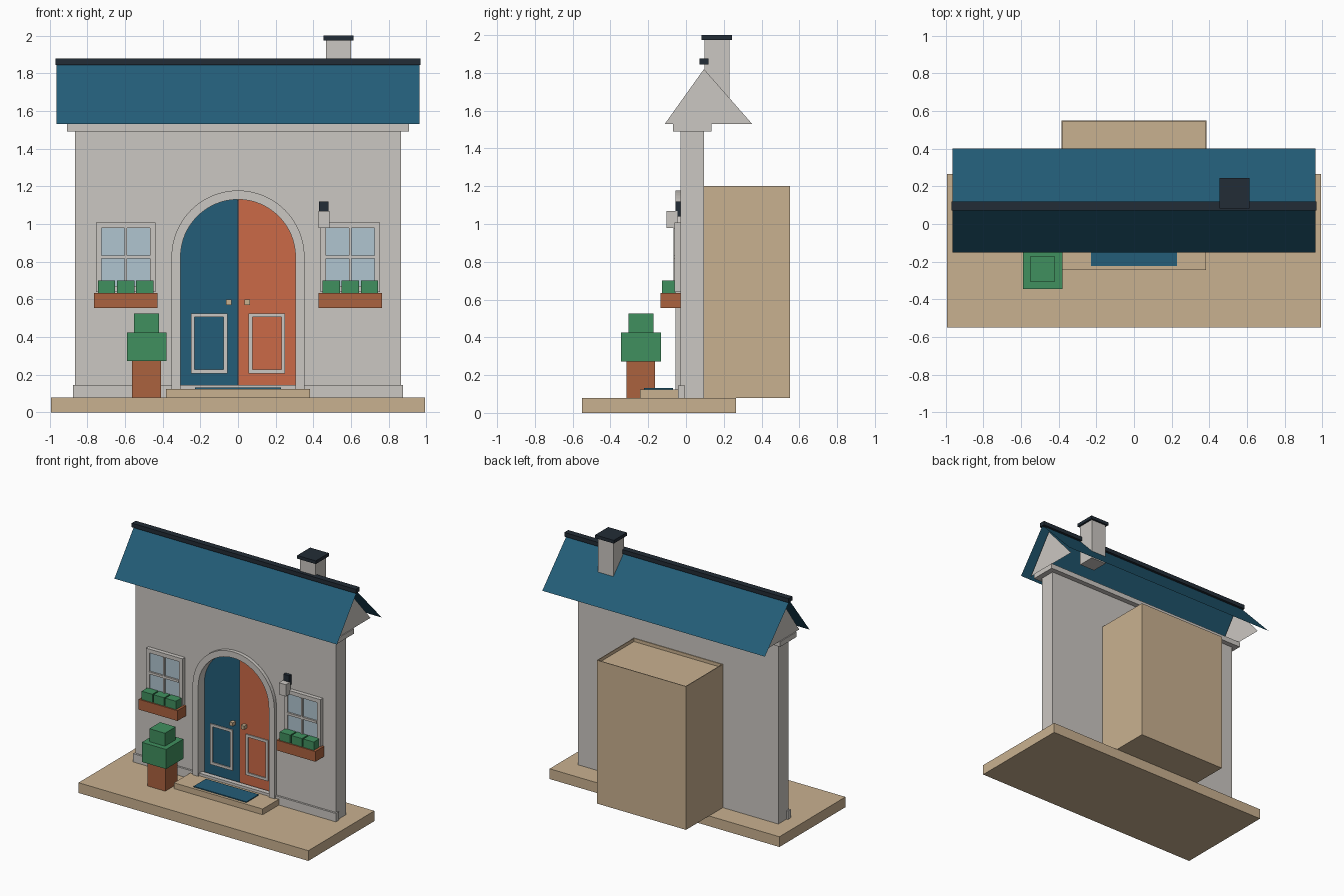
import bpy, bmesh, math

if "Cube" in bpy.data.objects:
    bpy.data.objects.remove(bpy.data.objects["Cube"])


def srgb(hexcode):
    vals = [int(hexcode[i:i + 2], 16) / 255 for i in (0, 2, 4)]
    return [v / 12.92 if v <= 0.04045 else ((v + 0.055) / 1.055) ** 2.4 for v in vals]


def material(name, hexcode):
    m = bpy.data.materials.new(name)
    m.diffuse_color = (*srgb(hexcode), 1)
    m.use_nodes = True
    m.node_tree.nodes["Principled BSDF"].inputs["Base Color"].default_value = m.diffuse_color
    return m


PLASTER = material("plaster grey", "cbc7c2")
BLUE = material("deep blue", "235d78")
DARK = material("dark slate", "222c36")
TAN = material("sand tan", "c9b190")
ORANGE = material("door orange", "cb6a47")
CLAY = material("terracotta", "ab623f")
GREEN = material("leaf green", "40905f")
GLASS = material("pale glass", "b0c5d0")


def finish(name, bm, mat):
    me = bpy.data.meshes.new(name)
    bm.to_mesh(me)
    bm.free()
    me.materials.append(mat)
    ob = bpy.data.objects.new(name, me)
    bpy.context.collection.objects.link(ob)
    return ob


def add_box(bm, x, y, z):
    verts = bmesh.ops.create_cube(bm, size=1)["verts"]
    for v in verts:
        for i, (lo, hi) in enumerate((x, y, z)):
            v.co[i] = lo if v.co[i] < 0 else hi


def box(name, mat, *ranges):
    """One object from one or more (x, y, z) range triples."""
    bm = bmesh.new()
    for r in ranges:
        add_box(bm, *r)
    return finish(name, bm, mat)


def prism(name, mat, outline, y0, y1):
    """Extrude an x-z outline along y."""
    bm = bmesh.new()
    f = bm.faces.new([bm.verts.new((x, y0, z)) for x, z in outline])
    ext = bmesh.ops.extrude_face_region(bm, geom=[f])["geom"]
    for v in ext:
        if isinstance(v, bmesh.types.BMVert):
            v.co.y = y1
    bmesh.ops.recalc_face_normals(bm, faces=bm.faces)
    return finish(name, bm, mat)


def sheet(name, mat, pts):
    bm = bmesh.new()
    bm.faces.new([bm.verts.new(p) for p in pts])
    return finish(name, bm, mat)


def picture_frame(x0, x1, z0, z1, w, y):
    return [((x0, x0 + w), y, (z0, z1)), ((x1 - w, x1), y, (z0, z1)),
            ((x0 + w, x1 - w), y, (z0, z0 + w)), ((x0 + w, x1 - w), y, (z1 - w, z1))]


def arc(r, a0=180, a1=0, n=32, zc=0.825):
    return [(r * math.cos(math.radians(a0 + (a1 - a0) * i / n)),
             zc + r * math.sin(math.radians(a0 + (a1 - a0) * i / n))) for i in range(n + 1)]


# Ground slab, step and mat
box("base_slab", TAN, ((-0.993, 0.993), (-0.55, 0.265), (0, 0.08)))
box("door_step", TAN, ((-0.383, 0.383), (-0.243, -0.03), (0.08, 0.125)))
box("door_mat", BLUE, ((-0.228, 0.228), (-0.222, -0.07), (0.125, 0.132)))

# Wall with an arched opening
R_IN, R_OUT = 0.305, 0.353
opening = [(-R_IN, 0.08)] + arc(R_IN) + [(R_IN, 0.08)]
prism("wall", PLASTER, [(-0.865, 0.08)] + opening +
      [(0.865, 0.08), (0.865, 1.49), (-0.865, 1.49)], -0.028, 0.095)
prism("arch_frame", PLASTER, opening + [(R_OUT, 0.08)] + arc(R_OUT, 0, 180) +
      [(-R_OUT, 0.08)], -0.056, -0.028)
box("skirting", PLASTER, ((-0.876, 0.876), (-0.043, -0.005), (0.08, 0.145)))
box("cornice", PLASTER, ((-0.907, 0.907), (-0.068, 0.135), (1.49, 1.53)))

# Double door, trim and knobs
DY = 0.02
for side, s, mat in (("left", -1, BLUE), ("right", 1, ORANGE)):
    leaf = [(s * 0.002, 0.08), (s * R_IN, 0.08)] + \
        arc(R_IN, 90 + s * -90, 90, 16)[:-1] + [(s * 0.002, 0.825 + R_IN)]
    prism("door_" + side, mat, leaf, DY, 0.06)
    x0, x1 = sorted((s * 0.056, s * 0.25))
    box("door_trim_" + side, PLASTER,
        *picture_frame(x0, x1, 0.208, 0.526, 0.02, (DY - 0.008, DY)))
    box("door_knob_" + side, TAN,
        ((s * 0.049 - 0.014, s * 0.049 + 0.014), (DY - 0.035, DY), (0.571, 0.599)))
box("door_gap", DARK, ((-0.002, 0.002), (DY + 0.003, 0.06), (0.08, 1.128)))

# Windows with planters
for side, cx in (("left", -0.596), ("right", 0.596)):
    bars = picture_frame(cx - 0.158, cx + 0.158, 0.64, 1.008, 0.03, (-0.06, -0.028))
    bars += [((cx - 0.128, cx + 0.128), (-0.066, -0.045), (0.816, 0.834)),
             ((cx - 0.007, cx + 0.007), (-0.066, -0.045), (0.67, 0.978))]
    box("window_frame_" + side, PLASTER, *bars)
    box("window_glass_" + side, GLASS,
        ((cx - 0.128, cx + 0.128), (-0.052, -0.045), (0.67, 0.978)))
    box("planter_" + side, CLAY, ((cx - 0.168, cx + 0.168), (-0.136, -0.028), (0.555, 0.635)))
    box("planter_leaves_" + side, GREEN,
        *[((cx + d - 0.046, cx + d + 0.046), (-0.127, -0.055), (0.635, 0.7))
          for d in (-0.102, 0, 0.102)])

# Wall lamp
box("lamp_mount", DARK, ((0.43, 0.48), (-0.055, -0.028), (1.04, 1.12)))
box("lamp_body", PLASTER, ((0.426, 0.486), (-0.104, -0.045), (0.978, 1.07)))

# Potted bush
box("bush_pot", CLAY, ((-0.563, -0.408), (-0.315, -0.163), (0.08, 0.272)))
box("bush_leaves", GREEN, ((-0.59, -0.38), (-0.345, -0.132), (0.272, 0.425)),
    ((-0.553, -0.418), (-0.305, -0.172), (0.425, 0.526)))

# Roof sheets, gable ends and ridge
YR, ZR, ZE, XR = 0.095, 1.85, 1.53, 0.962
sheet("roof_front", BLUE, [(-XR, -0.152, ZE), (XR, -0.152, ZE), (XR, YR, ZR), (-XR, YR, ZR)])
sheet("roof_back", BLUE, [(XR, 0.4, ZE), (-XR, 0.4, ZE), (-XR, YR, ZR), (XR, YR, ZR)])
for side, x in (("left", -0.9), ("right", 0.9)):
    pts = [(x, -0.112, ZE), (x, 0.35, ZE), (x, YR, 1.82)]
    sheet("gable_" + side, PLASTER, pts if x > 0 else pts[::-1])
box("ridge", DARK, ((-0.968, 0.968), (0.071, 0.119), (1.845, 1.877)))

# Chimney
box("chimney", PLASTER, ((0.467, 0.6), (0.097, 0.23), (1.65, 1.978)))
box("chimney_cap", DARK, ((0.453, 0.614), (0.083, 0.244), (1.975, 2.0)))

# Rear block with a slightly sunken top
block = box("rear_block", TAN, ((-0.385, 0.385), (0.095, 0.55), (0.08, 1.2)))
bm = bmesh.new()
bm.from_mesh(block.data)
bm.normal_update()
top = max(bm.faces, key=lambda f: f.calc_center_median().z)
bmesh.ops.inset_region(bm, faces=[top], thickness=0.008)
inner = bmesh.ops.extrude_discrete_faces(bm, faces=[top])["faces"][0]
for v in inner.verts:
    v.co.z -= 0.025
bm.to_mesh(block.data)
bm.free()
